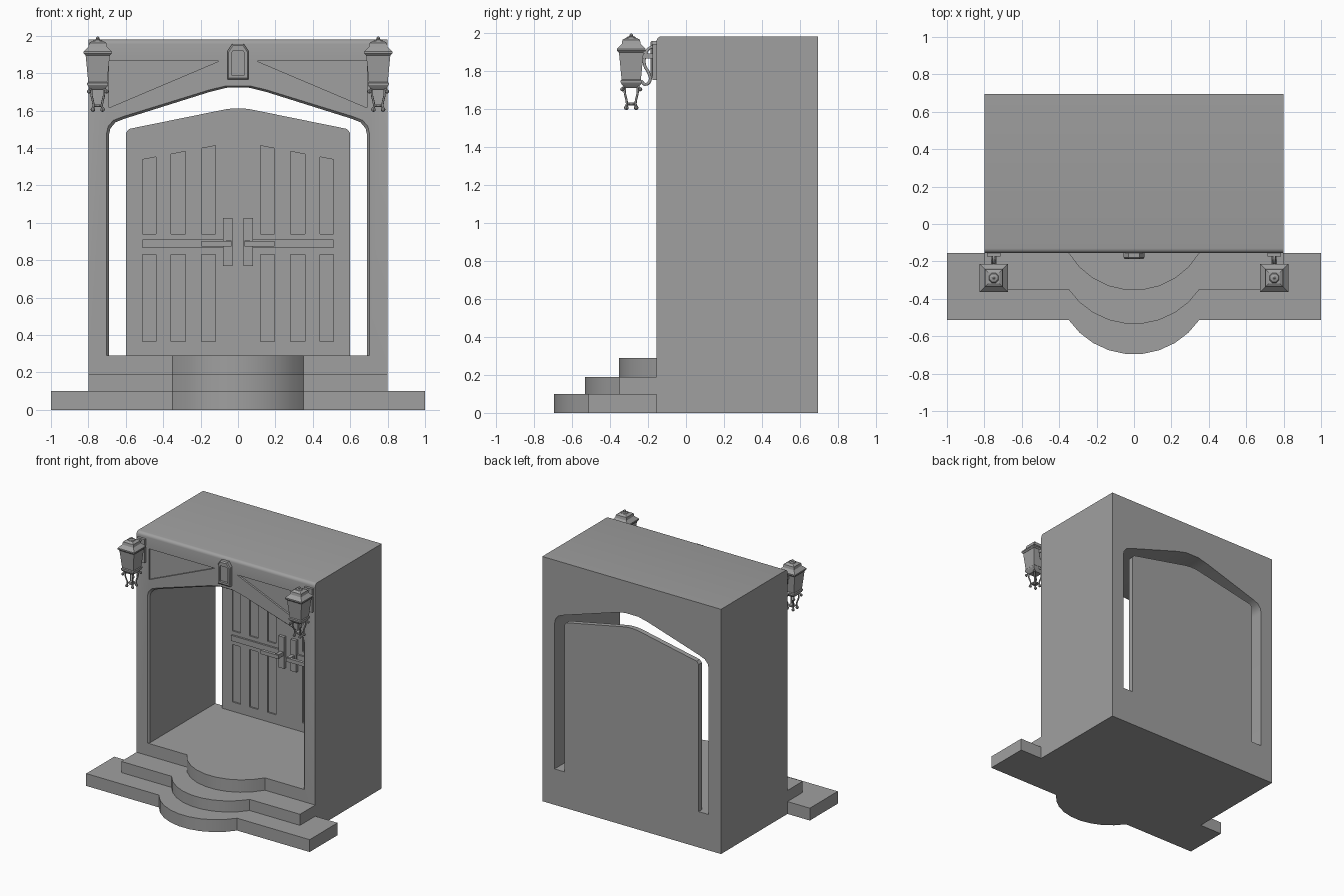
import bpy, bmesh, math
from mathutils import Vector

if "Cube" in bpy.data.objects:
    bpy.data.objects.remove(bpy.data.objects["Cube"])

stone = bpy.data.materials.new("grey_stone")
stone.use_nodes = True
GREY = (0.35, 0.35, 0.35, 1)
stone.diffuse_color = GREY
stone.node_tree.nodes["Principled BSDF"].inputs["Base Color"].default_value = GREY


def finish(name, bm):
    bmesh.ops.recalc_face_normals(bm, faces=bm.faces)
    mesh = bpy.data.meshes.new(name)
    bm.to_mesh(mesh)
    bm.free()
    mesh.materials.append(stone)
    ob = bpy.data.objects.new(name, mesh)
    bpy.context.collection.objects.link(ob)
    return ob


def loft(name, rings):
    """Solid through a list of rings with equal point counts."""
    bm = bmesh.new()
    loops = [[bm.verts.new(p) for p in ring] for ring in rings]
    n = len(loops[0])
    for a, b in zip(loops, loops[1:]):
        for i in range(n):
            j = (i + 1) % n
            bm.faces.new((a[i], a[j], b[j], b[i]))
    bm.faces.new(loops[0])
    bm.faces.new(loops[-1])
    return finish(name, bm)


def prism(name, pts, lo, hi, axis="y"):
    place = {"x": lambda p, d: (d, p[0], p[1]),
             "y": lambda p, d: (p[0], d, p[1]),
             "z": lambda p, d: (p[0], p[1], d)}[axis]
    return loft(name, [[place(p, d) for p in pts] for d in (lo, hi)])


def rect(x0, x1, z0, z1):
    return [(x0, z0), (x1, z0), (x1, z1), (x0, z1)]


def stack(name, centre, rings, sides=4):
    """Vertical solid from (half width, z) rings around a centre."""
    r = 1 / math.cos(math.pi / sides)
    angles = [math.tau * (i + 0.5) / sides for i in range(sides)]
    return loft(name, [[(centre[0] + h * r * math.cos(a), centre[1] + h * r * math.sin(a), z)
                        for a in angles] for h, z in rings])


def cut(ob, cutters):
    for c in cutters:
        c.hide_render = True
        mod = ob.modifiers.new("cut", "BOOLEAN")
        mod.operation, mod.solver, mod.object = "DIFFERENCE", "EXACT", c
        with bpy.context.temp_override(object=ob, active_object=ob):
            bpy.ops.object.modifier_apply(modifier=mod.name)
        bpy.data.objects.remove(c)


def tube(name, pts, radius):
    cu = bpy.data.curves.new(name, "CURVE")
    cu.dimensions = "3D"
    cu.bevel_depth, cu.bevel_resolution, cu.use_fill_caps = radius, 1, True
    cu.resolution_u = 4
    sp = cu.splines.new("BEZIER")
    sp.bezier_points.add(len(pts) - 1)
    for bp, p in zip(sp.bezier_points, pts):
        bp.co = p
        bp.handle_left_type = bp.handle_right_type = "AUTO"
    cu.materials.append(stone)
    ob = bpy.data.objects.new(name, cu)
    bpy.context.collection.objects.link(ob)
    return ob


def ball(name, p, radius):
    bm = bmesh.new()
    bmesh.ops.create_uvsphere(bm, u_segments=8, v_segments=6, radius=radius)
    bmesh.ops.translate(bm, verts=bm.verts, vec=p)
    return finish(name, bm)


def mirrored(half):
    """Closed outline from its right half, listed bottom to top."""
    return half + [(-x, z) for x, z in reversed(half)]


FRONT, BACK, SILL = -0.155, 0.695, 0.29

# Surround: block with a rounded front top edge
R = 0.025
side = [(BACK, 0), (BACK, 1.98)]
side += [(FRONT + R - R * math.sin(a), 1.98 - R + R * math.cos(a))
         for a in [i * math.pi / 8 for i in range(5)]]
side += [(FRONT, 0)]
surround = prism("surround", side, -0.8, 0.8, "x")

# Arched passage with a chamfered front edge
arch = mirrored([(0.69, SILL), (0.69, 1.47), (0.682, 1.505), (0.655, 1.537),
                 (0.605, 1.557), (0.15, 1.70), (0.06, 1.722)])
wide = [(x * 1.02, z if z == SILL else z + 0.012) for x, z in arch]
passage = prism("passage_cutter", arch, -0.5, 1)
chamfer = loft("chamfer_cutter", [[(x, FRONT - 0.002, z) for x, z in wide],
                                  [(x, FRONT + 0.015, z) for x, z in arch]])
spandrels = [prism("spandrel_cutter", [(s * 0.69, 1.865), (s * 0.10, 1.865), (s * 0.69, 1.615)],
                   -0.3, FRONT + 0.015) for s in (-1, 1)]
cut(surround, [passage, chamfer] + spandrels)

# Door with recessed panels
door_shape = mirrored([(0.6, SILL), (0.6, 1.48), (0.582, 1.502), (0.06, 1.608), (0.02, 1.612)])
door = prism("door", door_shape, BACK - 0.04, BACK)
DOOR_FRONT = BACK - 0.04
panels = []
for s in (-1, 1):
    for x0, x1 in ((0.12, 0.195), (0.28, 0.357), (0.438, 0.51)):
        a, b = s * x0, s * x1
        upper = [(a, 0.94), (b, 0.94), (b, 1.435 - 0.19 * x1), (a, 1.435 - 0.19 * x0)]
        for shape in (upper, rect(a, b, 0.365, 0.83)):
            panels.append(prism("panel_cutter", shape, 0.4, DOOR_FRONT + 0.012))
cut(door, panels)

# Door rails, handle plates and levers
for s, tag in ((1, "left"), (-1, "right")):
    prism(tag + "_door_rail", rect(s * 0.08, s * 0.51, 0.865, 0.91), DOOR_FRONT - 0.015, DOOR_FRONT)
    prism(tag + "_handle_plate", rect(s * 0.03, s * 0.08, 0.77, 1.025), DOOR_FRONT - 0.025, DOOR_FRONT)
    prism(tag + "_handle_stem", rect(s * 0.035, s * 0.065, 0.875, 0.905), DOOR_FRONT - 0.08, DOOR_FRONT)
    prism(tag + "_handle_lever", rect(s * 0.035, s * 0.195, 0.872, 0.902), DOOR_FRONT - 0.09,
          DOOR_FRONT - 0.065)

# Keystone with a sunken centre
keystone = loft("keystone", [
    [(x * k, y, 1.86 + (z - 1.86) * k) for x, z in
     mirrored([(0.055, 1.765), (0.055, 1.92), (0.03, 1.957)])]
    for k, y in ((1, FRONT + 0.01), (1, -0.18), (0.9, -0.188))])
cut(keystone, [prism("keystone_cutter", mirrored([(0.036, 1.79), (0.036, 1.905), (0.028, 1.918)]),
                     -0.3, -0.17)])


# Steps with a bowed centre
def bow(y, depth=0.185, half=0.35, n=9):
    r = (half ** 2 + depth ** 2) / (2 * depth)
    sweep = math.asin(half / r)
    return [(r * math.sin(t), y - depth + r - r * math.cos(t))
            for t in [-sweep + 2 * sweep * i / n for i in range(n + 1)]]


for name, half, y, z0, z1 in (("bottom_step", 1.0, -0.512, 0, 0.10), ("middle_step", 0.8, -0.35, 0.10, 0.19)):
    prism(name, [(-half, FRONT), (-half, y)] + bow(y) + [(half, y), (half, FRONT)], z0, z1, "z")
prism("top_step", bow(FRONT, 0.2), 0.19, SILL, "z")

# Wall lanterns
for s, tag in ((1, "left"), (-1, "right")):
    c = Vector((s * 0.75, -0.288, 0))
    name = tag + "_lantern_"
    stack(name + "roof", c, [(0.066, 1.895), (0.075, 1.905), (0.075, 1.915), (0.05, 1.94),
                             (0.046, 1.962), (0.03, 1.972)])
    stack(name + "finial", c, [(0.028, 1.97), (0.022, 1.978), (0.01, 1.982), (0.01, 1.988),
                               (0.004, 1.995)], 8)
    stack(name + "body", c, [(0.05, 1.745), (0.065, 1.9)])
    stack(name + "rim", c, [(0.035, 1.71), (0.05, 1.728), (0.056, 1.738), (0.056, 1.748), (0.05, 1.755)])
    stack(name + "base_ring", c, [(0.022, 1.618), (0.026, 1.625), (0.022, 1.632)], 8)
    for dx in (-1, 1):
        for dy in (-1, 1):
            d = Vector((dx, dy, 0))
            path = [c + d * h + Vector((0, 0, z)) for h, z in
                    ((0.047, 1.702), (0.036, 1.715), (0.034, 1.685), (0.023, 1.63), (0.026, 1.605))]
            tube(name + "leg", path, 0.006)
            ball(name + "upper_knob", path[0], 0.011)
            ball(name + "foot_knob", path[-1], 0.012)
    # Scrolled bracket and wall plate
    scroll = [(-0.235, 1.745), (-0.215, 1.728), (-0.19, 1.745), (-0.195, 1.785), (-0.218, 1.83),
              (-0.215, 1.88), (-0.19, 1.92), (-0.16, 1.925)]
    tube(name + "bracket", [(c.x, y, z) for y, z in scroll], 0.009)
    prism(name + "arm", rect(c.x - 0.014, c.x + 0.014, 1.865, 1.89), -0.235, FRONT)
    prism(name + "wall_plate", rect(c.x - 0.035, c.x + 0.035, 1.75, 1.94), -0.175, FRONT)

# Smooth shading on curved parts, sharp edges kept
bpy.ops.object.select_all(action="DESELECT")
for ob in bpy.context.collection.objects:
    if ob.type == "MESH" and stone.name in ob.data.materials:
        ob.select_set(True)
        bpy.context.view_layer.objects.active = ob
bpy.ops.object.shade_smooth_by_angle(angle=math.radians(30))
